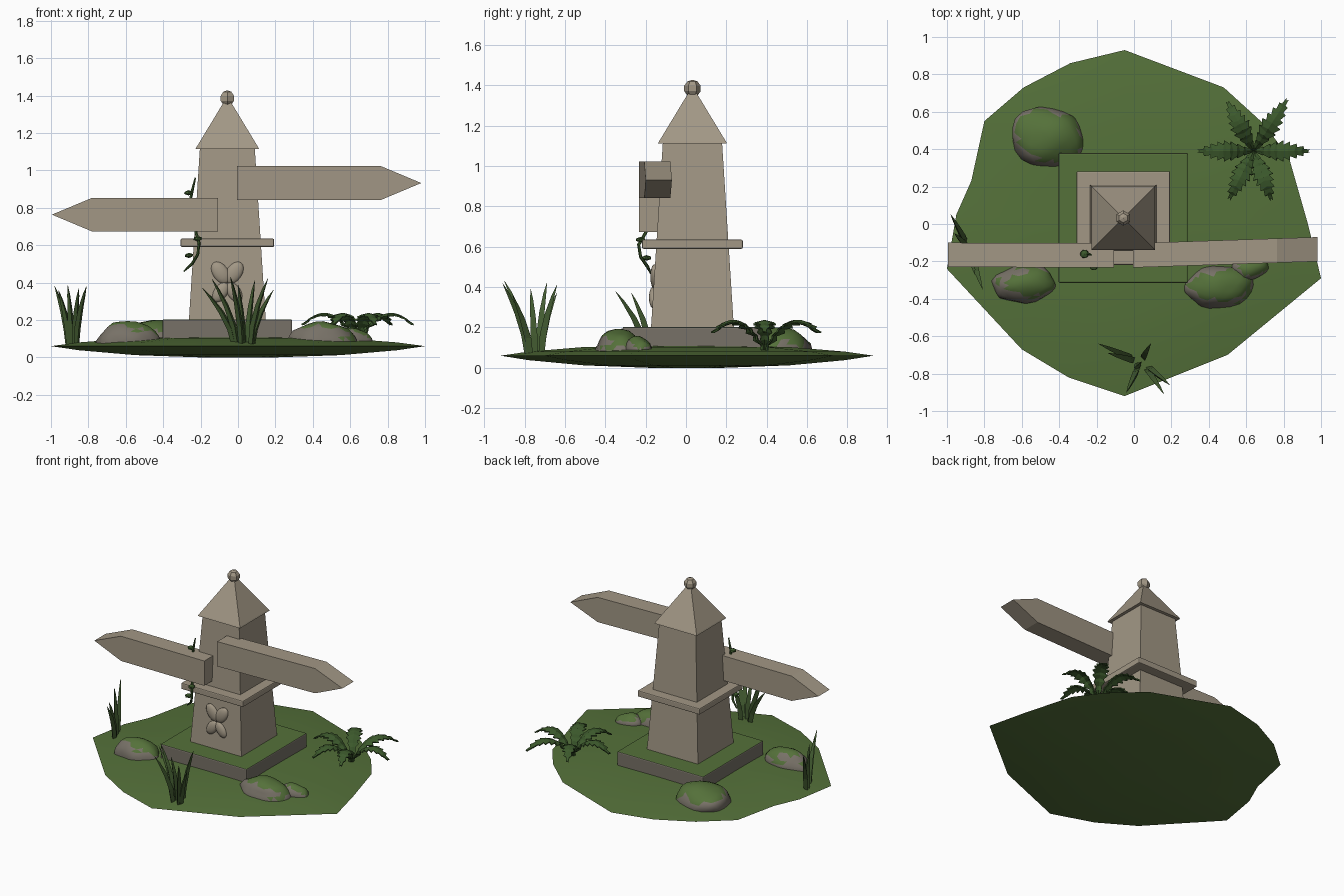
import bpy, bmesh, math
from mathutils import Vector, Matrix, noise

if "Cube" in bpy.data.objects:
    bpy.data.objects.remove(bpy.data.objects["Cube"])


def material(name, rgb):
    m = bpy.data.materials.new(name)
    m.diffuse_color = (*rgb, 1)
    m.use_nodes = True
    m.node_tree.nodes["Principled BSDF"].inputs["Base Color"].default_value = m.diffuse_color
    return m


STONE = material("pale stone", (0.36, 0.31, 0.235))
DARK = material("dark stone", (0.185, 0.165, 0.135))
MOSS = material("moss green", (0.09, 0.165, 0.042))
GRASS = material("grass green", (0.055, 0.105, 0.03))
LEAF = material("fern green", (0.045, 0.10, 0.025))
CX, CY = -0.057, 0.032      # pillar axis


def finish(bm, name, mats, smooth=None, bevel=0):
    bmesh.ops.recalc_face_normals(bm, faces=bm.faces[:])
    me = bpy.data.meshes.new(name)
    bm.to_mesh(me)
    bm.free()
    ob = bpy.data.objects.new(name, me)
    bpy.context.collection.objects.link(ob)
    for m in mats:
        me.materials.append(m)
    if bevel:
        b = ob.modifiers.new("bevel", 'BEVEL')
        b.width, b.segments = bevel, 2
    if smooth:
        bpy.ops.object.select_all(action='DESELECT')
        ob.select_set(True)
        bpy.context.view_layer.objects.active = ob
        bpy.ops.object.shade_smooth_by_angle(angle=math.radians(smooth))
    return ob


def loft(bm, rings):
    """Join equal rings of points and cap both ends."""
    vs = [[bm.verts.new(p) for p in r] for r in rings]
    n = len(vs[0])
    for a, b in zip(vs, vs[1:]):
        for i in range(n):
            bm.faces.new((a[i], a[(i + 1) % n], b[(i + 1) % n], b[i]))
    bm.faces.new(vs[0][::-1])
    bm.faces.new(vs[-1])


def square_stack(name, levels, mats, bevel=0):
    bm = bmesh.new()
    loft(bm, [[(CX + sx * h, CY + sy * h, z) for sx, sy in
               ((-1, -1), (1, -1), (1, 1), (-1, 1))] for h, z in levels])
    bm.normal_update()
    if len(mats) > 1:
        for f in bm.faces:
            f.material_index = int(f.normal.z > 0.5)
    return finish(bm, name, mats, bevel=bevel)


def sweep(bm, pts, radii, sides):
    """Tube with changing radius along a path."""
    pts = [Vector(p) for p in pts]
    rings = []
    for i, p in enumerate(pts):
        d = (pts[min(i + 1, len(pts) - 1)] - pts[max(i - 1, 0)]).normalized()
        u = d.cross(Vector((0.3, 1, 0.1))).normalized()
        v = d.cross(u)
        rings.append([p + radii[i] * (u * math.cos(a) + v * math.sin(a))
                      for a in [2 * math.pi * k / sides for k in range(sides)]])
    loft(bm, rings)


# Mossy ground disc: outline scaled into a low dome above and a shallow bowl below
outline = [(-.05, .93), (-.34, .86), (-.59, .73), (-.80, .55), (-.87, .23), (-.95, .05),
           (-1, -.24), (-.6, -.67), (-.35, -.82), (-.05, -.92), (.5, -.70), (1, -.29),
           (.93, .0), (.83, .35), (.70, .53), (.48, .73)]
bm = bmesh.new()
loft(bm, [[(x * s, y * s, z) for x, y in outline] for s, z in
          ((.2, 0), (.55, .012), (.85, .038), (1, .06), (.85, .08), (.55, .103), (.2, .11))])
finish(bm, "ground", [MOSS], smooth=30)

# Stone pillar
square_stack("base_slab", [(.347, .06), (.347, .203)], [DARK, MOSS], bevel=.008)
square_stack("pillar", [(.206, .19), (.146, 1.13)], [STONE])
square_stack("collar", [(.25, .59), (.25, .635)], [STONE], bevel=.007)
square_stack("roof", [(.17, 1.113), (.166, 1.122), (.022, 1.36)], [STONE])
bm = bmesh.new()
bmesh.ops.create_uvsphere(bm, u_segments=6, v_segments=5, radius=.043,
                          matrix=Matrix.Translation((CX, CY, 1.385)))
finish(bm, "finial", [STONE])


# Pointed sign boards
def sign(name, x0, x1, x2, z, y0, y1):
    prof = [(x0, -.09), (x1, -.09), (x2, 0), (x1, .09), (x0, .09)]
    bm = bmesh.new()
    rings = []
    for dy in (-.065, .065):
        rings.append([(x, y0 + (y1 - y0) * (x - x0) / (x2 - x0) + dy, z + dz)
                      for x, dz in prof])
    loft(bm, rings)
    finish(bm, name, [STONE])


sign("right_sign", -.005, .765, .98, .932, -.168, -.135)
sign("left_sign", -.108, -.78, -.995, .763, -.168, -.165)

# Four raised petals carved on the front of the pillar
bm = bmesh.new()
for sx in (-1, 1):
    for sz in (-1, 1):
        lng, wid = (.068, .042) if sz > 0 else (.06, .036)
        ang = math.atan2(sz * .062, sx * .042)
        cz = .40 + sz * .052
        yf = CY - (.206 - .06 * (cz - .19) / .94)
        bmesh.ops.create_uvsphere(
            bm, u_segments=14, v_segments=8, radius=1,
            matrix=Matrix.Translation((CX + sx * .036, yf, cz))
            @ Matrix.Rotation(-ang, 4, 'Y') @ Matrix.Diagonal((lng, .02, wid, 1)))
finish(bm, "carved_flower", [STONE], smooth=60)


# Rocks with moss on their upward faces
def rock(name, x, y, rx, ry, top, rot, seed):
    bm = bmesh.new()
    bmesh.ops.create_icosphere(bm, subdivisions=3, radius=1)
    for v in bm.verts:
        v.co *= 1 + .16 * noise.noise(v.co * 1.3 + Vector((seed, 0, 0)))
        v.co.z = max(v.co.z, -.3)
    bmesh.ops.transform(bm, verts=bm.verts[:], matrix=Matrix.Translation((x, y, .085))
                        @ Matrix.Rotation(rot, 4, 'Z')
                        @ Matrix.Diagonal((rx, ry, top - .085, 1)))
    bm.normal_update()
    for f in bm.faces:
        f.material_index = int(f.normal.dot(Vector((.25, .1, 1))) +
                               .35 * noise.noise(f.calc_center_median() * 14) > .62)
    finish(bm, name, [DARK, MOSS], smooth=50)


rock("back_rock", -.46, .46, .205, .16, .20, -.15, 3)
rock("left_rock", -.59, -.32, .165, .10, .19, .1, 8)
rock("right_rock", .455, -.335, .18, .12, .19, .05, 13)
rock("small_rock", .62, -.235, .10, .065, .155, .2, 21)


# Grass tufts
def tuft(name, base, tips):
    b = Vector(base)
    bm = bmesh.new()
    for tip in tips:
        t = Vector(tip)
        out = Vector((t.x - b.x, t.y - b.y, 0))
        root = b + out * .25
        pts = [root + out * .75 * s ** 1.7 + Vector((0, 0, (t.z - b.z) * s))
               for s in (0, .3, .6, .85, 1)]
        sweep(bm, pts, (.017, .02, .016, .009, .001), 3)
    finish(bm, name, [GRASS])


tuft("front_grass", (.04, -.74, .06),
     [(-.19, -.64, .37), (-.14, -.69, .42), (-.04, -.90, .43), (.0, -.77, .39),
      (.16, -.91, .42), (.19, -.86, .36), (.09, -.64, .41)])
tuft("left_grass", (-.88, -.14, .06),
     [(-.98, .05, .38), (-.96, -.05, .36), (-.91, -.12, .385),
      (-.81, -.35, .38), (-.85, -.27, .37)])

# Fern: six arching fronds with saw-toothed edges
bm = bmesh.new()
STEPS = 16
for ang, length in ((0, .29), (57, .32), (118, .29), (180, .29), (243, .28), (290, .27)):
    d = Vector((math.cos(math.radians(ang)), math.sin(math.radians(ang)), 0))
    side = Vector((-d.y, d.x, 0))
    rows = []
    for i in range(STEPS + 1):
        t = i / STEPS
        p = Vector((.64, .39, .09 + .48 * t - .39 * t * t)) + d * length * t
        w = .008 + .056 * min(1, 2.2 * t) * (1 - t ** 3)
        w *= .62 if i % 2 else 1
        tooth = d * (.012 if i % 2 == 0 else -.004)
        drop = Vector((0, 0, -.25 * w))
        rows.append([bm.verts.new(p + side * w + tooth + drop), bm.verts.new(p),
                     bm.verts.new(p - side * w + tooth + drop)])
    for a, b in zip(rows, rows[1:]):
        for k in (0, 1):
            bm.faces.new((a[k], a[k + 1], b[k + 1], b[k]))
fern = finish(bm, "fern", [LEAF])
sol = fern.modifiers.new("thickness", 'SOLIDIFY')
sol.thickness = .008

# Creeping vine with small leaves
bm = bmesh.new()
path = [(-.29, -.17, .46), (-.245, -.19, .50), (-.215, -.225, .55), (-.208, -.235, .61),
        (-.225, -.20, .67), (-.245, -.16, .75), (-.255, -.155, .84), (-.245, -.16, .89),
        (-.228, -.165, .96)]
sweep(bm, path, (.004,) + (.008,) * 7 + (.004,), 6)
for c in ((-.265, -.16, .88), (-.262, -.195, .545), (-.215, -.225, .635)):
    bmesh.ops.create_icosphere(bm, subdivisions=1, radius=1,
                               matrix=Matrix.Translation(c) @ Matrix.Diagonal((.026, .026, .014, 1)))
finish(bm, "vine", [LEAF])
